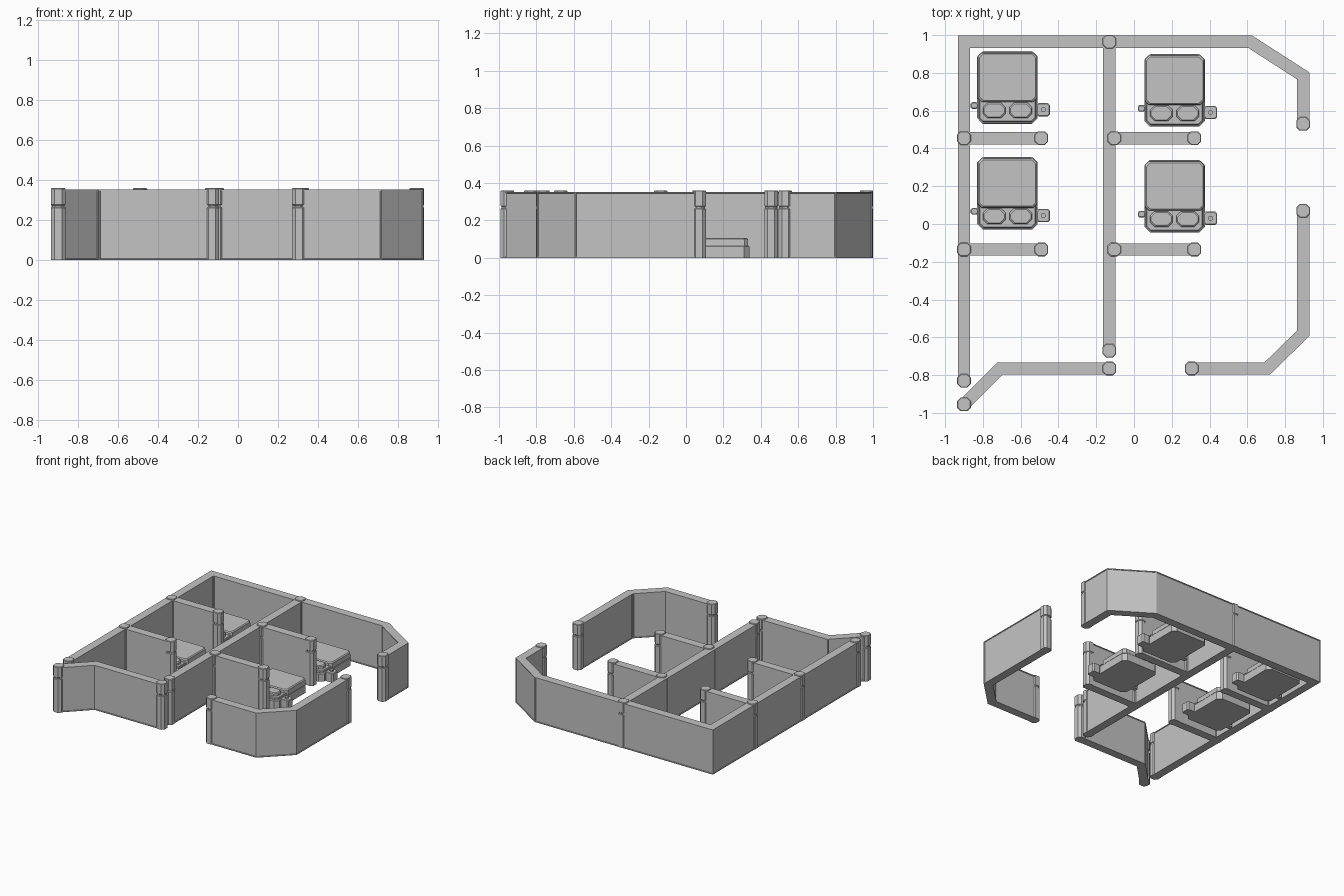
import bpy, bmesh
from mathutils import Vector

if "Cube" in bpy.data.objects:
    bpy.data.objects.remove(bpy.data.objects["Cube"])

grey = bpy.data.materials.new("light grey")
grey.diffuse_color = (0.55, 0.55, 0.55, 1)
grey.use_nodes = True
grey.node_tree.nodes["Principled BSDF"].inputs["Base Color"].default_value = grey.diffuse_color


def finish(bm, name):
    bmesh.ops.recalc_face_normals(bm, faces=bm.faces)
    me = bpy.data.meshes.new(name)
    bm.to_mesh(me)
    bm.free()
    me.materials.append(grey)
    ob = bpy.data.objects.new(name, me)
    bpy.context.collection.objects.link(ob)
    return ob


def wall(name, pts, half=0.033, height=0.353):
    """Mitred wall along a path, with a shallow framed panel on every side."""
    p = [Vector(q) for q in pts]
    bm = bmesh.new()
    rings = []
    for i, q in enumerate(p):
        a = (q - p[i - 1]).normalized() if i else (p[1] - q).normalized()
        b = (p[i + 1] - q).normalized() if i < len(p) - 1 else a
        na, nb = Vector((-a.y, a.x)), Vector((-b.y, b.x))
        off = (na + nb) * (half / (1 + na.dot(nb)))
        rings.append([bm.verts.new((q.x + s * off.x, q.y + s * off.y, z))
                      for s, z in ((-1, 0), (1, 0), (1, height), (-1, height))])
    sides = []
    for r, t in zip(rings, rings[1:]):
        for k in range(4):
            m = (k + 1) % 4
            f = bm.faces.new((r[k], r[m], t[m], t[k]))
            if k in (1, 3):
                sides.append(f)
    bm.faces.new(rings[0])
    bm.faces.new(rings[-1])
    bmesh.ops.recalc_face_normals(bm, faces=bm.faces)
    bmesh.ops.inset_individual(bm, faces=sides, thickness=0.009, depth=0)
    bmesh.ops.inset_individual(bm, faces=sides, thickness=0.002, depth=-0.004)
    return finish(bm, name)


def slab(name, x0, x1, y0, y1, cut, levels):
    """Stack of chamfered rectangles; levels are (z, inset) pairs."""
    bm = bmesh.new()
    rings = []
    for z, d in levels:
        a, b, c, e = x0 + d, x1 - d, y0 + d, y1 - d
        rings.append([bm.verts.new((x, y, z)) for x, y in (
            (a + cut, c), (b - cut, c), (b, c + cut), (b, e - cut),
            (b - cut, e), (a + cut, e), (a, e - cut), (a, c + cut))])
    for r, t in zip(rings, rings[1:]):
        for k in range(8):
            m = (k + 1) % 8
            bm.faces.new((r[k], r[m], t[m], t[k]))
    bm.faces.new(rings[0])
    bm.faces.new(rings[-1])
    return finish(bm, name)


# Walls, with path points also at the posts so panels break there
wall("outer_wall", [(-0.9, -0.83), (-0.9, -0.135), (-0.9, 0.455), (-0.9, 0.965),
                    (-0.13, 0.965), (0.615, 0.965), (0.895, 0.785), (0.895, 0.53)])
wall("middle_wall", [(-0.13, -0.67), (-0.13, -0.135), (-0.13, 0.455), (-0.13, 0.935)])
wall("front_left_wall", [(-0.13, -0.765), (-0.71, -0.765), (-0.9, -0.955)])
wall("front_right_wall", [(0.305, -0.765), (0.705, -0.765), (0.895, -0.58), (0.895, 0.07)])
for y in (0.455, -0.135):
    wall("left_partition", [(-0.87, y), (-0.49, y)])
    wall("right_partition", [(-0.10, y), (0.32, y)])

# Posts with a small groove
posts = [(-0.9, -0.83), (-0.9, -0.955), (-0.13, -0.67), (-0.13, -0.765), (0.305, -0.765),
         (0.895, 0.07), (0.895, 0.53), (-0.13, 0.965)]
posts += [(x, y) for x in (-0.9, -0.49, -0.105, 0.32) for y in (0.455, -0.135)]
for x, y in posts:
    w = 0.036
    slab("post", x - w, x + w, y - w, y + w, 0.018,
         [(0, 0), (0.262, 0), (0.266, 0.004), (0.274, 0.004), (0.278, 0), (0.357, 0), (0.36, 0.003)])

# Beds with duvet, pillows and side stands
for x, y in ((-0.83, 0.53), (0.055, 0.515), (-0.83, -0.03), (0.055, -0.045)):
    slab("bed_base", x, x + 0.32, y, y + 0.385, 0.03, [(0, 0), (0.06, 0), (0.066, 0.006)])
    slab("mattress", x + 0.01, x + 0.31, y + 0.01, y + 0.36, 0.02,
         [(0.06, 0), (0.078, 0), (0.082, 0.004)])
    slab("duvet", x + 0.002, x + 0.318, y + 0.115, y + 0.378, 0.02,
         [(0.064, 0), (0.1, 0.002), (0.107, 0.009)])
    for px in (0.03, 0.17):
        slab("pillow", x + px, x + px + 0.12, y + 0.03, y + 0.112, 0.024,
             [(0.078, 0), (0.1, 0), (0.106, 0.006)])
    slab("right_stand", x + 0.315, x + 0.385, y + 0.04, y + 0.11, 0.01,
         [(0, 0), (0.068, 0), (0.072, 0.004)])
    slab("stand_knob", x + 0.337, x + 0.363, y + 0.062, y + 0.088, 0.008,
         [(0.07, 0), (0.085, 0)])
    slab("left_stand", x - 0.035, x + 0.005, y + 0.08, y + 0.115, 0.008,
         [(0, 0), (0.068, 0), (0.072, 0.004)])
